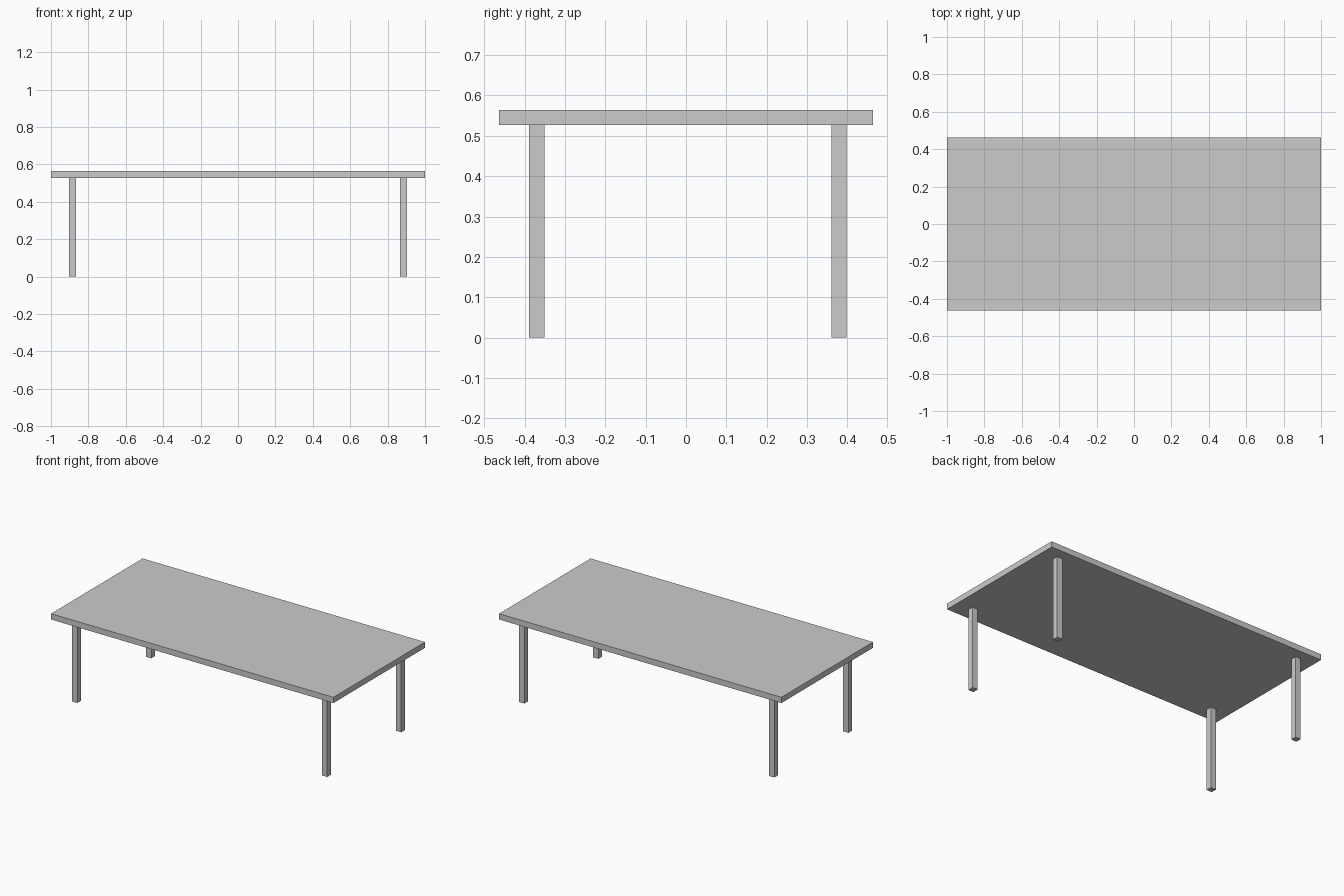
import bpy

if "Cube" in bpy.data.objects:
    bpy.data.objects.remove(bpy.data.objects["Cube"])


def box(name, x, y, z):
    """Axis-aligned box from (min, max) ranges."""
    r = (x, y, z)
    bpy.ops.mesh.primitive_cube_add(size=1, location=[(a + b) / 2 for a, b in r])
    ob = bpy.context.object
    ob.name = name
    ob.scale = [b - a for a, b in r]
    bpy.ops.object.transform_apply(location=False, rotation=False, scale=True)
    return ob


TOP_Z, UNDER_Z, LEG = 0.564, 0.527, 0.038

# Table top
box("table_top", (-1, 1), (-0.463, 0.463), (UNDER_Z, TOP_Z))

# Four square legs (the pairs sit very slightly towards the back)
for side, x in (("left", -0.885), ("right", 0.885)):
    for end, y in (("front", -0.370), ("back", 0.379)):
        box(f"{end}_{side}_leg", (x - LEG / 2, x + LEG / 2),
            (y - LEG / 2, y + LEG / 2), (0, UNDER_Z))
